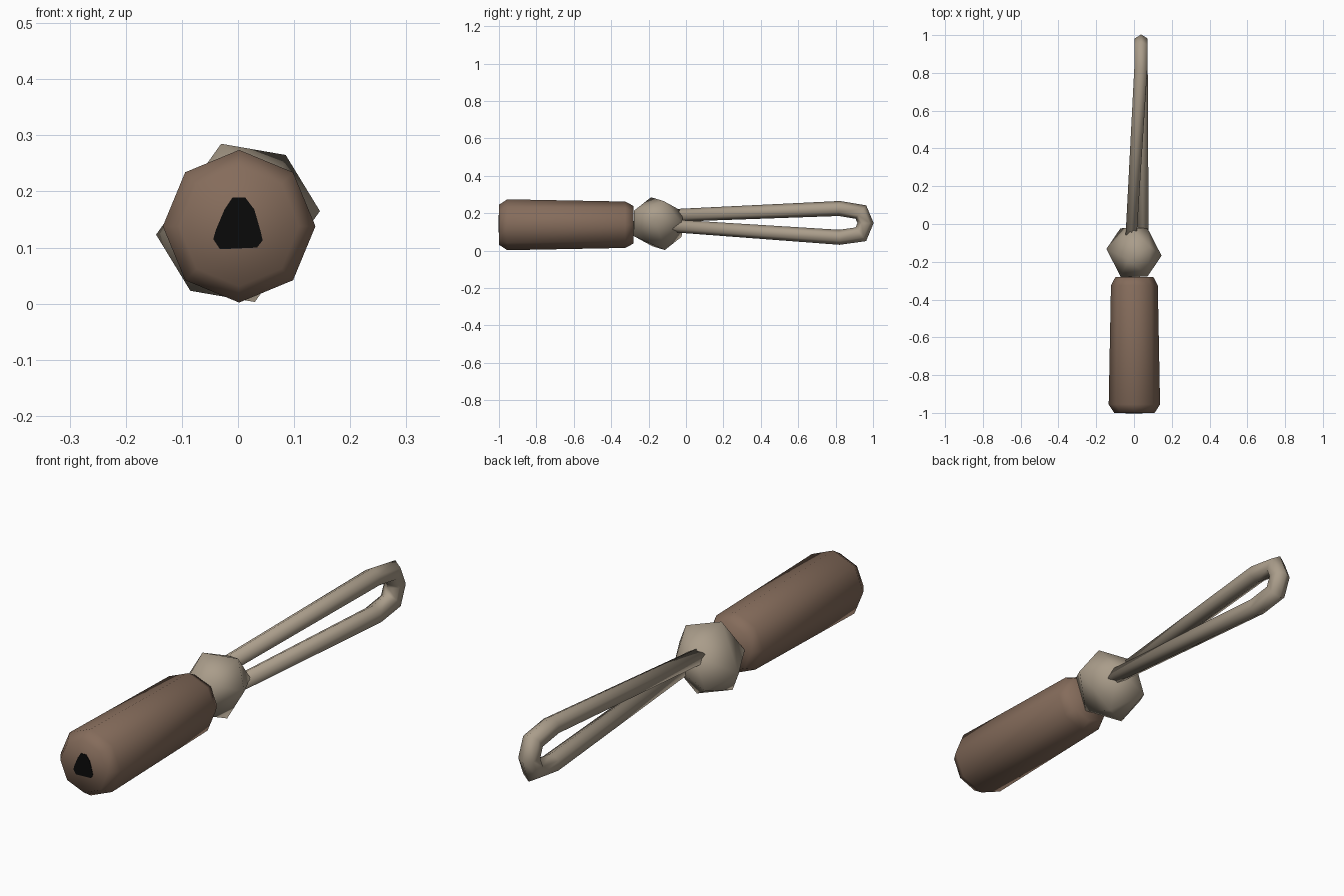
import bpy, bmesh, math
from mathutils import Vector

if "Cube" in bpy.data.objects:
    bpy.data.objects.remove(bpy.data.objects["Cube"])


def material(name, rgb):
    m = bpy.data.materials.new(name)
    m.diffuse_color = (*rgb, 1)
    m.use_nodes = True
    m.node_tree.nodes["Principled BSDF"].inputs["Base Color"].default_value = m.diffuse_color
    return m


BROWN = material("brown grip", (0.235, 0.150, 0.105))
TAN = material("tan cord", (0.40, 0.335, 0.255))
BLACK = material("black core", (0.003, 0.003, 0.003))


def finish(bm, name, mat, smooth=True):
    bmesh.ops.recalc_face_normals(bm, faces=bm.faces)
    for f in bm.faces:
        f.smooth = smooth
    me = bpy.data.meshes.new(name)
    bm.to_mesh(me)
    bm.free()
    me.materials.append(mat)
    ob = bpy.data.objects.new(name, me)
    bpy.context.collection.objects.link(ob)
    return ob


def skin(bm, rings):
    """Join rings of points into a capped tube."""
    rings = [[bm.verts.new(p) for p in r] for r in rings]
    n = len(rings[0])
    for a, b in zip(rings, rings[1:]):
        for i in range(n):
            j = (i + 1) % n
            bm.faces.new((a[i], a[j], b[j], b[i]))
    bm.faces.new(rings[0])
    bm.faces.new(rings[-1])


# Handle: eight-sided grip along y with chamfered ends
bm = bmesh.new()
profile = [(-1.0, 0.107), (-0.955, 0.136), (-0.325, 0.124), (-0.28, 0.10)]
skin(bm, [[(0.002 + r * math.cos(k * math.pi / 4), y,
            0.138 + r * math.sin(k * math.pi / 4)) for k in range(8)]
          for y, r in profile])
finish(bm, "handle", BROWN)

# Dark core showing on the front end of the handle
bm = bmesh.new()
core = [(-0.032, 0.097), (0.034, 0.100), (0.044, 0.113), (0.040, 0.130),
        (0.029, 0.168), (0.013, 0.189), (-0.010, 0.189), (-0.024, 0.168),
        (-0.040, 0.130), (-0.044, 0.115)]
skin(bm, [[(x, y, z) for x, z in core] for y in (-1.002, -0.999)])
finish(bm, "handle_core", BLACK, False)

# Knot: twelve-cornered ball, each corner paired with its opposite
bm = bmesh.new()
centre = Vector((0, -0.15, 0.144))
corners = [(-0.03, -0.037, 0.141), (0.085, 0.03, 0.121), (0.146, -0.018, 0.021),
           (-0.02, 0.13, 0.066), (0.07, 0.13, 0.0), (-0.072, 0.127, -0.07)]
for c in corners:
    for s in (1, -1):
        bm.verts.new(centre + s * Vector(c))
bmesh.ops.convex_hull(bm, input=bm.verts)
finish(bm, "knot", TAN)

# Cord loop: six-sided tube swept along the path out to the tip and back
path = [Vector(p) for p in [(-0.015, -0.06, 0.188), (0.036, 0.82, 0.225),
                            (0.038, 0.935, 0.206), (0.038, 0.960, 0.147),
                            (0.038, 0.935, 0.087), (0.038, 0.82, 0.071),
                            (0.048, -0.07, 0.132)]]
bm = bmesh.new()
rings = []
R = 0.040
for i, p in enumerate(path):
    t1 = (p - path[max(i - 1, 0)]).normalized()
    t2 = (path[min(i + 1, len(path) - 1)] - p).normalized()
    t = (t1 + t2).normalized()
    out = t.cross(Vector((1, 0, 0))).normalized()
    side = out.cross(t)
    # widen the corner rings so the tube keeps its thickness
    miter = 1 / max(0.8, t.dot(t1 if t1.length else t2))
    r = R * (0.85 if i in (0, len(path) - 1) else 1)
    rings.append([p + out * r * miter * math.cos(k * math.pi / 3)
                  + side * r * math.sin(k * math.pi / 3) for k in range(6)])
skin(bm, rings)
finish(bm, "cord_loop", TAN)
